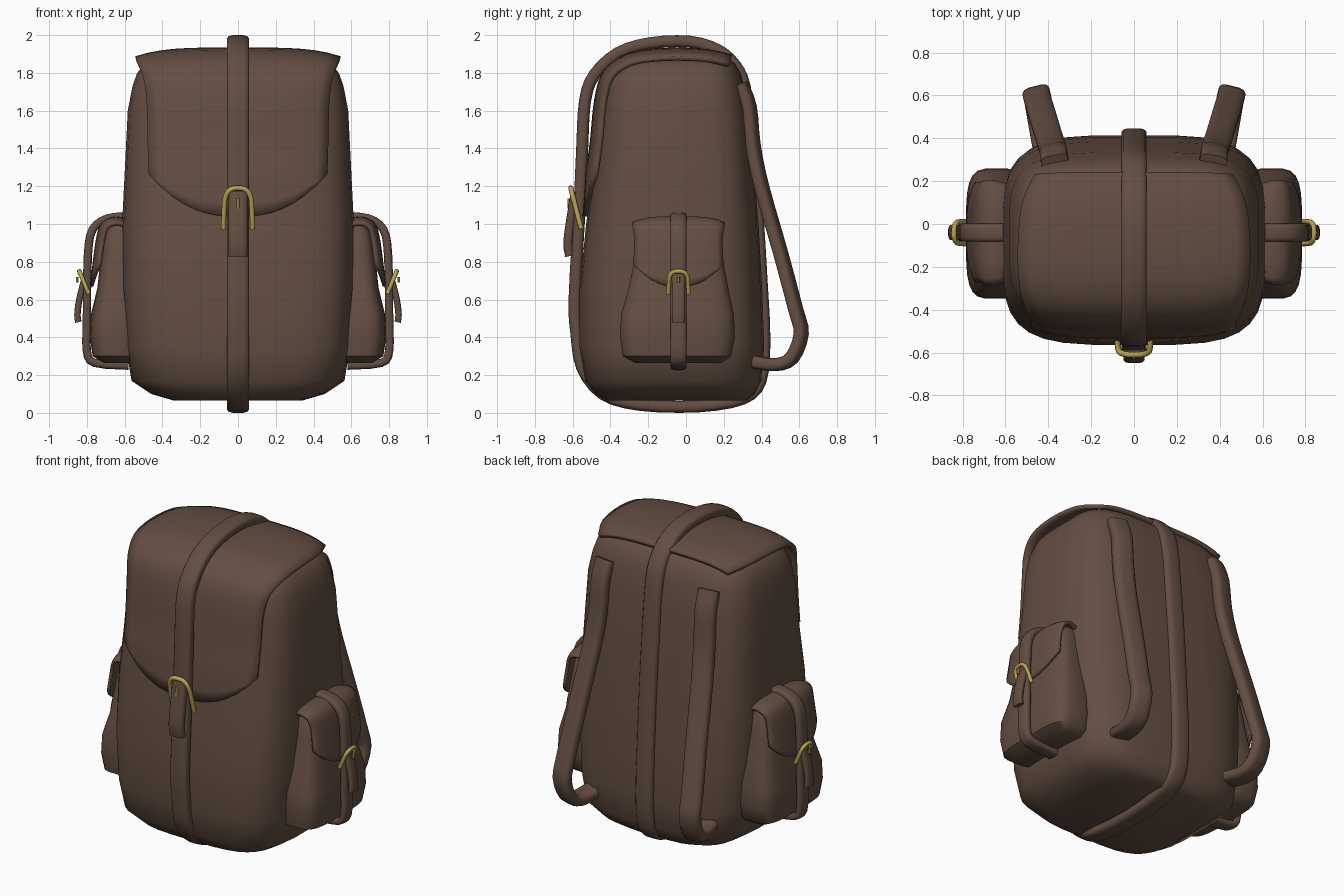
import bpy, bmesh, math
from mathutils import Vector

if "Cube" in bpy.data.objects:
    bpy.data.objects.remove(bpy.data.objects["Cube"])


def material(name, col):
    m = bpy.data.materials.new(name)
    m.diffuse_color = (*col, 1)
    m.use_nodes = True
    m.node_tree.nodes["Principled BSDF"].inputs["Base Color"].default_value = m.diffuse_color
    return m


LEATHER = material("brown_leather", (0.127, 0.076, 0.054))
BRASS = material("brass", (0.50, 0.38, 0.08))


def finish(name, bm, mat, angle=50):
    bmesh.ops.remove_doubles(bm, verts=bm.verts, dist=0.0005)
    bmesh.ops.recalc_face_normals(bm, faces=bm.faces)
    me = bpy.data.meshes.new(name)
    bm.to_mesh(me)
    bm.free()
    ob = bpy.data.objects.new(name, me)
    bpy.context.collection.objects.link(ob)
    me.materials.append(mat)
    bpy.ops.object.select_all(action='DESELECT')
    ob.select_set(True)
    bpy.context.view_layer.objects.active = ob
    bpy.ops.object.shade_smooth_by_angle(angle=math.radians(angle))
    return ob


def rounded(n, power):
    """Unit superellipse with n points."""
    out = []
    for i in range(n):
        a = 2 * math.pi * (i + 0.5) / n
        c, s = math.cos(a), math.sin(a)
        out.append((math.copysign(abs(c) ** power, c), math.copysign(abs(s) ** power, s)))
    return out


def bridge(bm, rings, closed=False):
    n = len(rings[0])
    for k in range(len(rings) if closed else len(rings) - 1):
        a, b = rings[k], rings[(k + 1) % len(rings)]
        for i in range(n):
            j = (i + 1) % n
            bm.faces.new((a[i], a[j], b[j], b[i]))
    if not closed:
        bm.faces.new(rings[0])
        bm.faces.new(rings[-1])


def loft(name, levels, sx=1, n=28, power=0.5):
    """Stack of rounded rectangles: (z, x0, x1, y0, y1)."""
    bm = bmesh.new()
    rings = []
    for z, x0, x1, y0, y1 in levels:
        rings.append([bm.verts.new((sx * ((x0 + x1) / 2 + u * (x1 - x0) / 2),
                                    (y0 + y1) / 2 + v * (y1 - y0) / 2, z))
                      for u, v in rounded(n, power)])
    bridge(bm, rings)
    return finish(name, bm, LEATHER)


def spline(pts, closed, steps):
    pts = [Vector(p) for p in pts]
    n = len(pts)
    get = (lambda i: pts[i % n]) if closed else (lambda i: pts[min(max(i, 0), n - 1)])
    out = []
    for i in range(n if closed else n - 1):
        a, b, c, d = get(i - 1), get(i), get(i + 1), get(i + 2)
        for k in range(steps):
            t = k / steps
            out.append(0.5 * (2 * b + (c - a) * t + (2 * a - 5 * b + 4 * c - d) * t * t
                              + (3 * b - a - 3 * c + d) * t ** 3))
    if not closed:
        out.append(pts[-1])
    return out


def sweep(name, pts, wdir, w, t, closed=False, mat=LEATHER, steps=3, n=12, power=0.6):
    """Rounded band of width w and thickness t along a smooth path."""
    path = spline(pts, closed, steps)
    m = len(path)
    bm = bmesh.new()
    rings = []
    for i, p in enumerate(path):
        q = path[(i + 1) % m] if closed or i < m - 1 else p
        r = path[i - 1] if closed or i > 0 else p
        tan = (q - r).normalized()
        nor = tan.cross(Vector(wdir)).normalized()
        wid = nor.cross(tan).normalized()
        rings.append([bm.verts.new(p + wid * (u * w / 2) + nor * (v * t / 2))
                      for u, v in rounded(n, power)])
    bridge(bm, rings, closed)
    return finish(name, bm, mat)


def flap(name, profile, drop, sag, place, thick):
    """Lid sheet: profile of (out, z, half width), ending in a rounded tongue."""
    pts = spline(profile, False, 3)
    cols = [i / 8 for i in range(-8, 9)]
    rows = []
    for i, p in enumerate(pts):
        d = pts[min(i + 1, len(pts) - 1)] - pts[max(i - 1, 0)]
        d = Vector((d.x, d.y)).normalized()
        # sides sag towards the bag
        rows.append([(s * p.z, p.x + d.y * sag * s ** 4, p.y - d.x * sag * s ** 4) for s in cols])
    last = rows[-1]
    for f in (0.33, 0.67, 1):
        rows.append([(a, o + 0.015 * f * (1 - s * s), z - f * drop * (1 - abs(s) ** 2.5))
                     for (a, o, z), s in zip(last, cols)])
    bm = bmesh.new()
    grid = [[bm.verts.new(place(*c)) for c in r] for r in rows]
    for r0, r1 in zip(grid, grid[1:]):
        for i in range(len(cols) - 1):
            bm.faces.new((r0[i], r0[i + 1], r1[i + 1], r1[i]))
    ob = finish(name, bm, LEATHER)
    mod = ob.modifiers.new("thickness", 'SOLIDIFY')
    mod.thickness = thick
    mod.offset = 0
    return ob


def buckle(name, place, half, top, bottom, o_top, o_bottom, r):
    """Arched brass wire with a small prong."""
    out = Vector(place(0, 1, 0)) - Vector(place(0, 0, 0))
    h = top - bottom
    arch = [(-1, 0), (-0.95, 0.5), (-0.85, 0.8), (-0.5, 0.97), (0, 1),
            (0.5, 0.97), (0.85, 0.8), (0.95, 0.5), (1, 0)]
    sweep(name, [place(a * half, o_bottom + (o_top - o_bottom) * f, bottom + h * f) for a, f in arch],
          out, r * 2, r * 2, mat=BRASS, n=8, power=1)
    sweep(name + "_prong", [place(0, o_top + 0.01, top - h * 0.25), place(0, o_top + 0.01, top - h * 0.5)],
          out, r * 1.3, r * 1.3, mat=BRASS, n=6, power=1)


# Main bag
loft("bag_body", [(z, -x, x, y0, y1) for z, x, y0, y1 in (
    (0.065, 0.34, -0.42, 0.32), (0.10, 0.46, -0.48, 0.365), (0.17, 0.565, -0.535, 0.40),
    (0.35, 0.595, -0.565, 0.415), (0.65, 0.615, -0.565, 0.405), (1.0, 0.615, -0.53, 0.385),
    (1.3, 0.60, -0.485, 0.36), (1.6, 0.585, -0.455, 0.335), (1.73, 0.56, -0.435, 0.31),
    (1.80, 0.535, -0.40, 0.29), (1.85, 0.49, -0.35, 0.26), (1.88, 0.40, -0.28, 0.22))], n=32)


def front(a, o, z):
    return (a, -o, z)


# Lid
flap("bag_lid", [(-0.24, 1.885, 0.46), (-0.10, 1.915, 0.52), (0.12, 1.92, 0.54), (0.31, 1.89, 0.53),
                 (0.43, 1.80, 0.50), (0.475, 1.65, 0.48), (0.495, 1.45, 0.475), (0.52, 1.27, 0.47)],
     0.23, 0.045, front, 0.025)

# Strap running all the way round the middle
ring = [(-0.59, 0.6), (-0.58, 0.42), (-0.55, 0.24), (-0.44, 0.10), (-0.24, 0.042), (0.07, 0.035),
        (0.30, 0.075), (0.395, 0.17), (0.415, 0.39), (0.40, 0.7), (0.375, 1.1), (0.34, 1.5),
        (0.31, 1.73), (0.26, 1.84), (0.17, 1.92), (0.02, 1.965), (-0.19, 1.957), (-0.36, 1.905),
        (-0.485, 1.79), (-0.535, 1.65), (-0.55, 1.39), (-0.565, 1.05)]
sweep("centre_strap", [(0, y, z) for y, z in ring], (1, 0, 0), 0.12, 0.065, closed=True)
sweep("centre_strap_tongue", [(0, -0.585, 1.17), (0, -0.61, 1.02), (0, -0.625, 0.90), (0, -0.615, 0.83)],
      (1, 0, 0), 0.10, 0.05)
buckle("front_buckle", front, 0.077, 1.19, 0.975, 0.61, 0.555, 0.014)

for side, sx in (("left", -1), ("right", 1)):
    def place(a, o, z, sx=sx):
        return (sx * o, a - 0.04, z)

    # Side pocket
    loft(side + "_pocket", [
        (0.265, 0.5, 0.71, -0.27, 0.19), (0.30, 0.5, 0.77, -0.335, 0.24), (0.40, 0.5, 0.785, -0.35, 0.26),
        (0.52, 0.5, 0.78, -0.345, 0.255), (0.66, 0.5, 0.745, -0.305, 0.225), (0.85, 0.5, 0.725, -0.265, 0.19),
        (0.96, 0.5, 0.705, -0.25, 0.175), (1.01, 0.5, 0.66, -0.22, 0.15)], sx, n=24)
    flap(side + "_pocket_lid", [(0.57, 1.015, 0.22), (0.65, 1.03, 0.24), (0.715, 1.0, 0.24),
                                (0.742, 0.92, 0.23), (0.76, 0.79, 0.235)], 0.12, 0.03, place, 0.02)
    pocket_path = [(0.57, 1.04), (0.69, 1.03), (0.77, 0.97), (0.795, 0.83), (0.80, 0.5),
                   (0.80, 0.33), (0.76, 0.265), (0.58, 0.25)]
    sweep(side + "_pocket_strap", [place(0, o, z) for o, z in pocket_path], (0, 1, 0), 0.085, 0.045)
    sweep(side + "_pocket_tongue", [place(0, 0.81, 0.72), place(0, 0.84, 0.60), place(0, 0.85, 0.52),
                                    place(0, 0.845, 0.48)], (0, 1, 0), 0.07, 0.035)
    buckle(side + "_pocket_buckle", place, 0.053, 0.75, 0.63, 0.84, 0.79, 0.012)

    # Shoulder strap
    path = [(0.37, 0.29, 1.74), (0.375, 0.335, 1.62), (0.38, 0.355, 1.42), (0.395, 0.40, 1.2),
            (0.425, 0.50, 0.85), (0.45, 0.58, 0.55), (0.455, 0.61, 0.42), (0.445, 0.56, 0.29),
            (0.43, 0.47, 0.255), (0.41, 0.36, 0.27)]
    sweep(side + "_shoulder_strap", [(sx * x, y, z) for x, y, z in path], (1, -0.25 * sx, 0), 0.13, 0.07)
